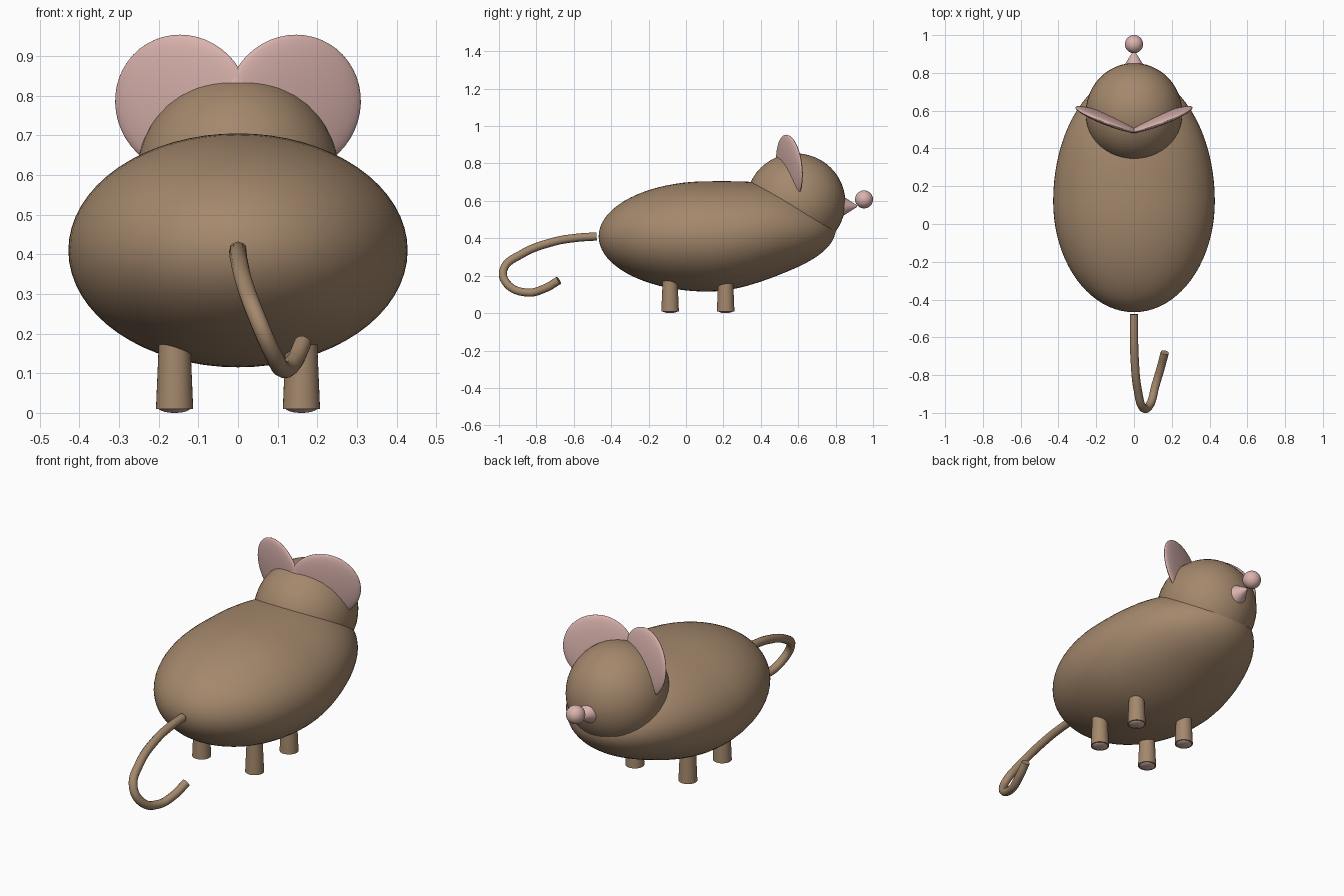
import bpy, bmesh, math
from mathutils import Matrix, Vector

if "Cube" in bpy.data.objects:
    bpy.data.objects.remove(bpy.data.objects["Cube"])


def material(name, rgb):
    m = bpy.data.materials.new(name)
    m.diffuse_color = (*rgb, 1)
    m.use_nodes = True
    m.node_tree.nodes["Principled BSDF"].inputs["Base Color"].default_value = m.diffuse_color
    return m


BROWN = material("brown fur", (0.37, 0.245, 0.15))
PINK = material("pink skin", (0.70, 0.45, 0.42))


def finish(name, bm, mat, angle=180):
    bmesh.ops.recalc_face_normals(bm, faces=bm.faces[:])
    mesh = bpy.data.meshes.new(name)
    bm.to_mesh(mesh)
    bm.free()
    mesh.materials.append(mat)
    ob = bpy.data.objects.new(name, mesh)
    bpy.context.collection.objects.link(ob)
    bpy.ops.object.select_all(action='DESELECT')
    ob.select_set(True)
    bpy.context.view_layer.objects.active = ob
    bpy.ops.object.shade_smooth_by_angle(angle=math.radians(angle))
    return ob


def ellipsoid(name, loc, radii, mat, rot=Matrix.Identity(4)):
    bm = bmesh.new()
    bmesh.ops.create_uvsphere(bm, u_segments=48, v_segments=24, radius=1)
    bm.transform(Matrix.Translation(loc) @ rot @ Matrix.Diagonal((*radii, 1)))
    return finish(name, bm, mat)


def cone(name, matrix, r1, r2, depth, mat):
    bm = bmesh.new()
    bmesh.ops.create_cone(bm, cap_ends=True, segments=32, radius1=r1,
                          radius2=r2, depth=depth, matrix=matrix)
    return finish(name, bm, mat, 40)


# Body: egg with a longer front half whose belly sweeps upward
bm = bmesh.new()
bmesh.ops.create_uvsphere(bm, u_segments=64, v_segments=40, radius=1,
                          matrix=Matrix.Rotation(math.pi / 2, 4, 'X'))
for v in bm.verts:
    u = max(v.co.y, 0)
    lift = min(u / 0.7, 1)
    lift = lift * lift * (3 - 2 * lift)
    v.co = (v.co.x * 0.428,
            0.12 + v.co.y * (0.68 if v.co.y > 0 else 0.587),
            0.41 + 0.036 * lift + v.co.z * 0.295 * (1 - 0.1 * u * u))
finish("body", bm, BROWN)

# Head, snout and nose
ellipsoid("head", (0, 0.587, 0.592), (0.256, 0.265, 0.262), BROWN)
cone("snout", Matrix.Translation((0, 0.865, 0.572)) @ Matrix.Rotation(-math.pi / 2, 4, 'X'),
     0.068, 0.004, 0.1, PINK)
ellipsoid("nose", (0, 0.952, 0.608), (0.048, 0.048, 0.048), PINK)

# Ears: thin discs swept forward at the outside
for side, label in ((-1, "left"), (1, "right")):
    turn = (Matrix.Rotation(side * math.radians(21), 4, 'Z')
            @ Matrix.Rotation(math.radians(6), 4, 'X'))
    ellipsoid(label + "_ear", (side * 0.14, 0.553, 0.78), (0.182, 0.026, 0.175), PINK, turn)

# Legs with pink pads under the feet
for x, side in ((-0.16, "left"), (0.16, "right")):
    for y, end in ((-0.085, "back"), (0.212, "front")):
        cone(f"{end}_{side}_leg", Matrix.Translation((x, y, 0.115)), 0.047, 0.038, 0.21, BROWN)
        ellipsoid(f"{end}_{side}_foot_pad", (x, y, 0.014), (0.042, 0.042, 0.014), PINK)

# Tail: curled tube
path = [(0, -0.478, 0.41), (0, -0.59, 0.402), (0.003, -0.706, 0.382), (0.02, -0.88, 0.315),
        (0.05, -0.975, 0.235), (0.085, -0.955, 0.155), (0.115, -0.85, 0.11),
        (0.142, -0.76, 0.13), (0.163, -0.68, 0.175)]
curve = bpy.data.curves.new("tail", 'CURVE')
curve.dimensions = '3D'
curve.bevel_depth = 0.022
curve.bevel_resolution = 4
curve.use_fill_caps = True
curve.resolution_u = 8
spline = curve.splines.new('BEZIER')
spline.bezier_points.add(len(path) - 1)
for p, co in zip(spline.bezier_points, path):
    p.co = Vector(co)
    p.handle_left_type = p.handle_right_type = 'AUTO'
curve.materials.append(BROWN)
tail = bpy.data.objects.new("tail", curve)
bpy.context.collection.objects.link(tail)
